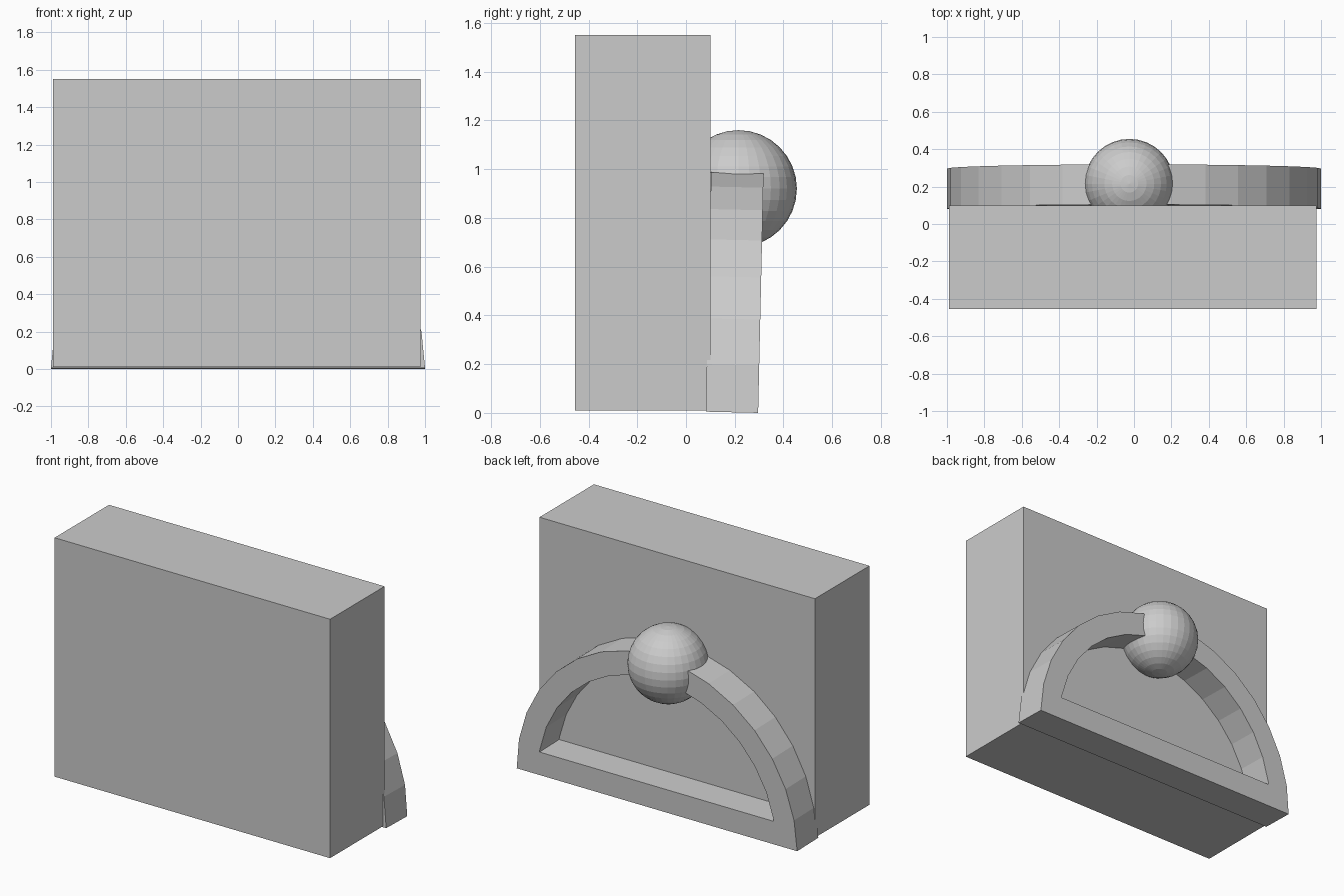
import bpy, bmesh
from math import sin, cos, pi, radians

cube = bpy.data.objects.get("Cube")
if cube:
    bpy.data.objects.remove(cube, do_unlink=True)

grey = bpy.data.materials.new("plain grey")
grey.use_nodes = True
grey.diffuse_color = (0.6, 0.6, 0.6, 1)
grey.node_tree.nodes["Principled BSDF"].inputs["Base Color"].default_value = (0.6, 0.6, 0.6, 1)


def add_object(name, bm, location):
    bmesh.ops.recalc_face_normals(bm, faces=bm.faces)
    mesh = bpy.data.meshes.new(name)
    bm.to_mesh(mesh)
    bm.free()
    mesh.materials.append(grey)
    obj = bpy.data.objects.new(name, mesh)
    obj.location = location
    bpy.context.collection.objects.link(obj)
    return obj


# Main block
bm = bmesh.new()
bmesh.ops.create_cube(bm, size=1)
bmesh.ops.scale(bm, vec=(1.965, 0.555, 1.54), verts=bm.verts)
add_object("block", bm, (-0.007, -0.178, 0.78))

# Faceted ball on top of the arch
bm = bmesh.new()
bmesh.ops.create_uvsphere(bm, u_segments=32, v_segments=16, radius=0.24)
add_object("ball", bm, (-0.025, 0.215, 0.92))

# Half-round frame: matching outer and inner outlines, bridged then thickened
STEPS, RIM, DEPTH = 16, 0.15, 0.215
angles = [pi * i / STEPS for i in range(STEPS + 1)]
inner_radius = 1 - RIM / cos(pi / STEPS / 2)
bm = bmesh.new()
outer = [bm.verts.new((cos(a), 0, sin(a))) for a in angles]
inner = [bm.verts.new((inner_radius * cos(a), 0, max(RIM, inner_radius * sin(a)))) for a in angles]
inner[0].co.x = 0.835
inner[-1].co.x = -0.835
count = len(angles)
for i in range(count):
    j = (i + 1) % count
    bm.faces.new((outer[i], outer[j], inner[j], inner[i]))
front = bmesh.ops.extrude_face_region(bm, geom=bm.faces[:])
moved = [v for v in front["geom"] if isinstance(v, bmesh.types.BMVert)]
bmesh.ops.translate(bm, vec=(0, DEPTH, 0), verts=moved)
frame = add_object("half_round_frame", bm, (0, 0.081, 0.005))
frame.rotation_euler.x = radians(-1.3)
